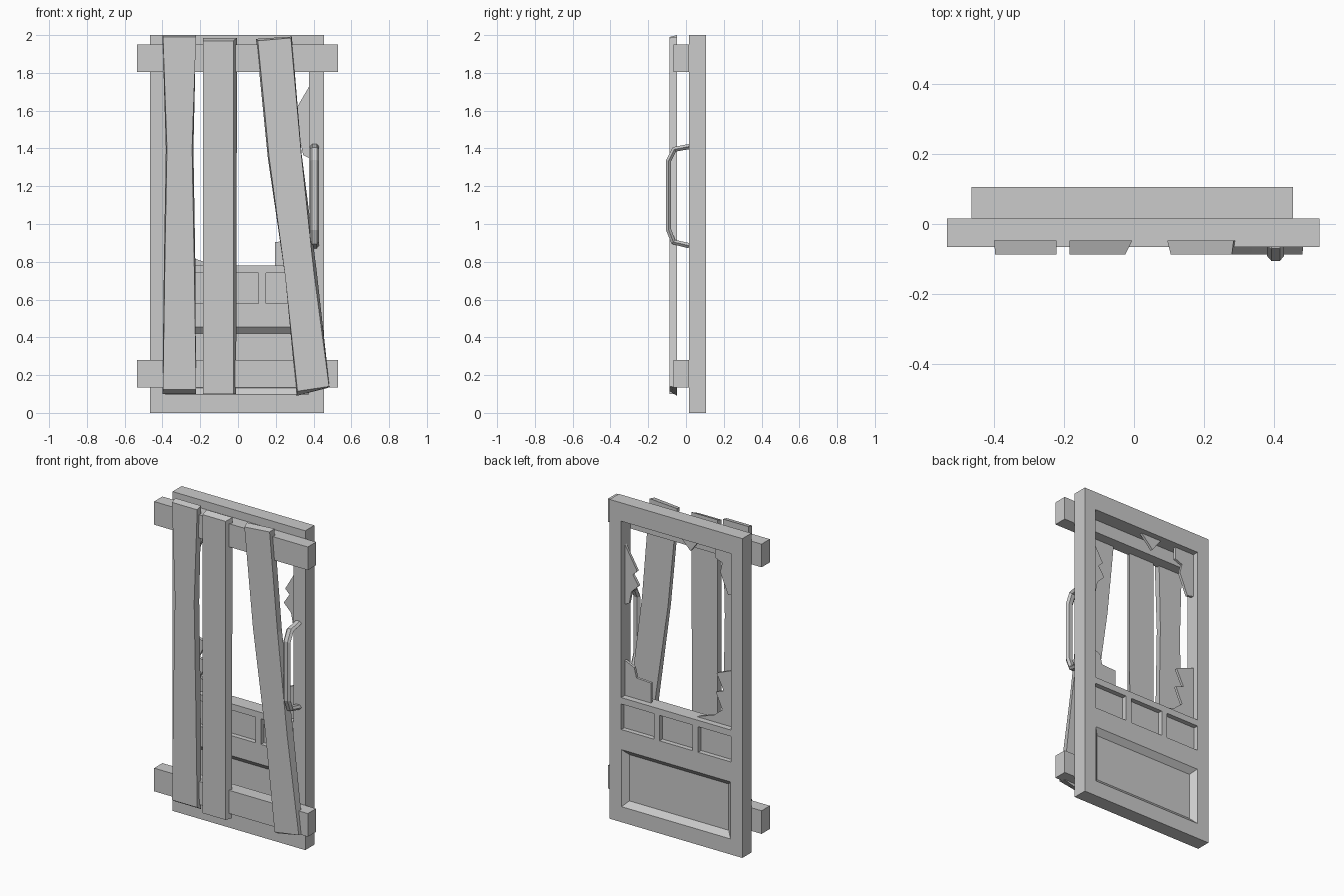
import bpy, bmesh
from mathutils import Vector

if "Cube" in bpy.data.objects:
    bpy.data.objects.remove(bpy.data.objects["Cube"])


def make(name, bm):
    bmesh.ops.recalc_face_normals(bm, faces=bm.faces)
    me = bpy.data.meshes.new(name)
    bm.to_mesh(me)
    bm.free()
    ob = bpy.data.objects.new(name, me)
    bpy.context.collection.objects.link(ob)
    return ob


def loft(name, rings):
    """Skin closed rings of points and cap both ends."""
    bm = bmesh.new()
    vs = [[bm.verts.new(p) for p in r] for r in rings]
    n = len(vs[0])
    for a, b in zip(vs, vs[1:]):
        for i in range(n):
            j = (i + 1) % n
            bm.faces.new((a[i], a[j], b[j], b[i]))
    bm.faces.new(vs[0][::-1])
    bm.faces.new(vs[-1])
    return make(name, bm)


def rect(x0, x1, z0, z1, y, inset=0):
    a, b, c, d = x0 + inset, x1 - inset, z0 + inset, z1 - inset
    return [(a, y, c), (b, y, c), (b, y, d), (a, y, d)]


def block(name, x0, x1, y0, y1, z0, z1, inset=0):
    return loft(name, [rect(x0, x1, z0, z1, y0), rect(x0, x1, z0, z1, y1, inset)])


# Door slab with window opening and recessed panels on both faces
F, B, D = 0.016, 0.106, 0.03
door = block("door", -0.465, 0.455, F, B, 0, 2)
cutters = [block("window_cutter", -0.385, 0.375, F - 0.1, B + 0.1, 0.78, 1.885)]
for face, s in ((F, 1), (B, -1)):
    out, deep = face - s * 0.002, face + s * D
    for x0 in (-0.385, -0.118, 0.148):
        cutters.append(block("panel_cutter", x0, x0 + 0.227, out, deep, 0.58, 0.74))
    cutters.append(block("lower_cutter", -0.385, 0.375, out, deep, 0.095, 0.457, 0.036))
bpy.context.view_layer.objects.active = door
for c in cutters:
    c.hide_render = True
    m = door.modifiers.new("cut", 'BOOLEAN')
    m.operation, m.solver, m.object = 'DIFFERENCE', 'EXACT', c
    bpy.ops.object.modifier_apply(modifier=m.name)
    bpy.data.objects.remove(c)

# Broken glass left in the window, as x, z outlines
shards = {
    "glass_right": [(.375, 1.725), (.29, 1.58), (.32, 1.55), (.28, 1.49), (.33, 1.44), (.345, 1.365), (.375, 1.35)],
    "glass_lower_right": [(.375, 1.0), (.31, .97), (.295, .91), (.195, .905), (.195, .78), (.375, .78)],
    "glass_lower_left": [(-.385, 1.14), (-.26, 1.09), (-.31, .99), (-.255, .97), (-.3, .87), (-.24, .82),
                         (-.12, .78), (-.385, .78)],
    "glass_upper_left": [(-.25, 1.885), (-.25, 1.81), (-.3, 1.79), (-.285, 1.73), (-.34, 1.6), (-.385, 1.61),
                         (-.385, 1.885)],
    "glass_top": [(0, 1.885), (-.08, 1.805), (-.14, 1.885)],
}
for name, pts in shards.items():
    loft(name, [[(x, y, z) for x, z in pts] for y in (0.053, 0.069)])

# Cross beams
for name, z0, z1 in (("lower_beam", 0.135, 0.28), ("upper_beam", 1.805, 1.95)):
    block(name, -0.535, 0.53, -0.066, F, z0, z1)


# Warped planks: per row front xl, zl, xr, zr then back xl, zl, xr, zr
def plank(name, rows):
    f, b = -0.087, -0.047
    loft(name, [[(r[0], f, r[1]), (r[2], f, r[3]), (r[6], b, r[7]), (r[4], b, r[5])] for r in rows])


plank("plank_left", [
    (-.397, .125, -.222, .125, -.4, .1, -.222, .1),
    (-.387, .8, -.232, .8, -.392, .8, -.226, .8),
    (-.376, 1.4, -.243, 1.4, -.382, 1.4, -.236, 1.4),
    (-.397, 1.99, -.222, 1.99, -.4, 2.0, -.222, 2.0)])
plank("plank_middle", [
    (-.185, .1, -.025, .1, -.185, .1, -.01, .1),
    (-.185, 1.97, -.025, 1.97, -.185, 1.985, -.005, 1.985)])
plank("plank_slanted", [
    (.315, .115, .482, .14, .31, .09, .485, .135),
    (.25, .72, .402, .74, .25, .72, .418, .74),
    (.165, 1.35, .335, 1.37, .158, 1.35, .337, 1.37),
    (.105, 1.97, .28, 1.985, .095, 1.98, .285, 1.992)])

# Pull handle: hexagonal section swept along a y, z path
path = [Vector((0, y, z)) for y, z in
        ((0.017, 0.885), (-0.067, 0.905), (-0.092, 0.97), (-0.092, 1.335), (-0.062, 1.395), (0.017, 1.41))]
section = [(-.024, 0), (-.012, .014), (.012, .014), (.024, 0), (.012, -.014), (-.012, -.014)]
rings = []
for i, p in enumerate(path):
    d0 = (p - path[max(i - 1, 0)]).normalized()
    d1 = (path[min(i + 1, len(path) - 1)] - p).normalized()
    t = (d0 + d1).normalized()
    n = Vector((0, -t.z, t.y))
    rings.append([Vector((0.405 + u, 0, 0)) + p + n * v for u, v in section])
loft("handle", rings)
